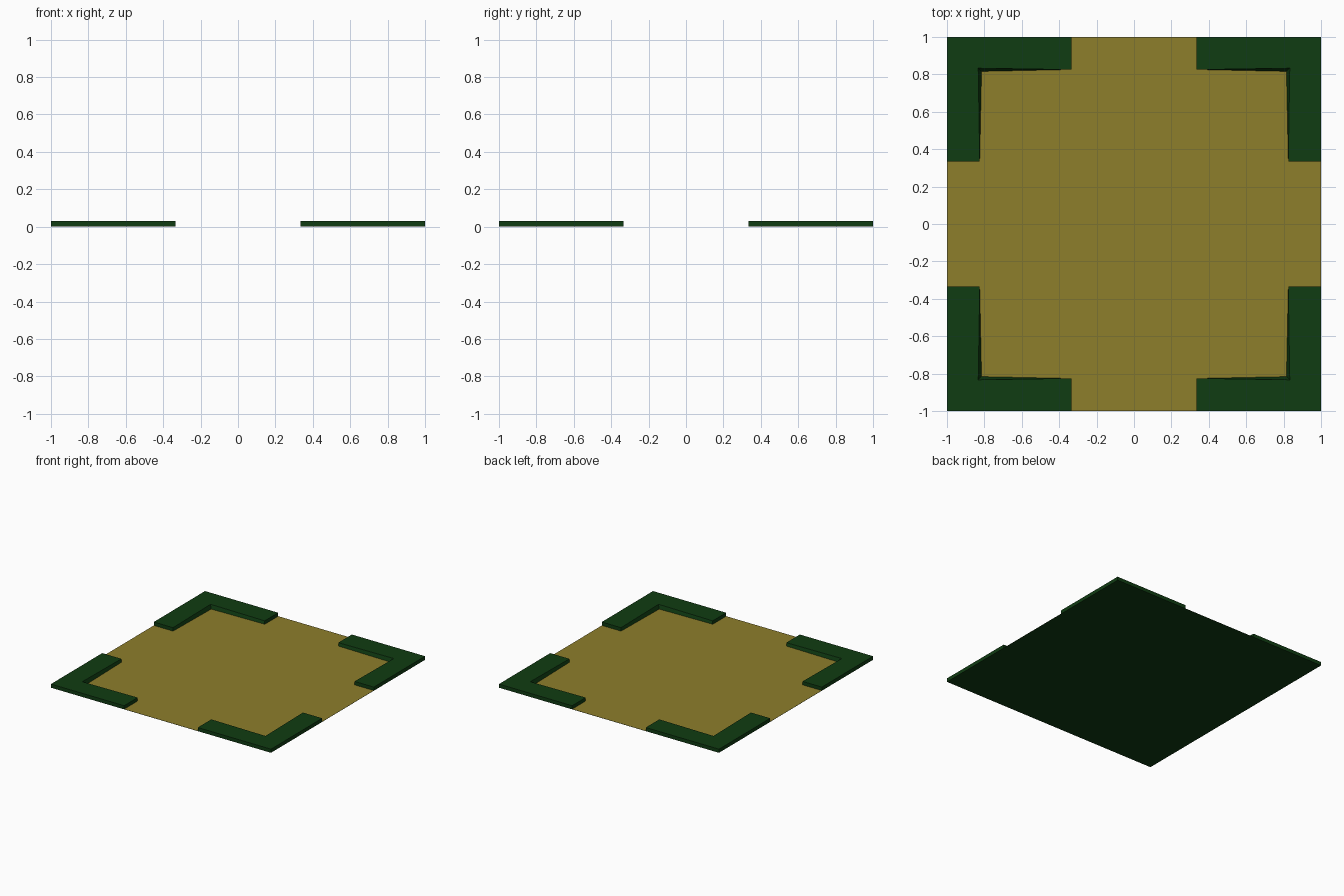
import bpy, bmesh

if "Cube" in bpy.data.objects:
    bpy.data.objects.remove(bpy.data.objects["Cube"])

def material(name, rgb):
    m = bpy.data.materials.new(name)
    m.diffuse_color = (*rgb, 1)
    m.use_nodes = True
    m.node_tree.nodes["Principled BSDF"].inputs["Base Color"].default_value = m.diffuse_color
    return m

green = material("dark_green", (0.005, 0.045, 0.006))
yellow = material("mustard", (0.27, 0.21, 0.024))

def add_object(name, bm, mat):
    bmesh.ops.recalc_face_normals(bm, faces=bm.faces)
    mesh = bpy.data.meshes.new(name)
    bm.to_mesh(mesh)
    bm.free()
    mesh.materials.append(mat)
    ob = bpy.data.objects.new(name, mesh)
    bpy.context.collection.objects.link(ob)
    return ob

def loft(name, bottom, top, z0, z1, mat):
    """Solid between two matching outlines."""
    bm = bmesh.new()
    a = [bm.verts.new((x, y, z0)) for x, y in bottom]
    b = [bm.verts.new((x, y, z1)) for x, y in top]
    bm.faces.new(a)
    bm.faces.new(b)
    for i in range(len(a)):
        j = (i + 1) % len(a)
        bm.faces.new((a[i], a[j], b[j], b[i]))
    return add_object(name, bm, mat)

# thin green underside with the mustard floor sheet on top
square = [(-1, -1), (1, -1), (1, 1), (-1, 1)]
loft("base_underside", square, square, 0, 0.001, green)
bm = bmesh.new()
bm.faces.new([bm.verts.new((x, y, 0.0015)) for x, y in square])
add_object("floor", bm, yellow)

# raised L-shaped corner walls, inner faces leaning out towards the corner
def outline(inner):
    return [(1, 1), (0.335, 1), (0.335, 0.825), (inner, inner), (0.825, 0.335), (1, 0.335)]

for sx, xn in ((-1, "left"), (1, "right")):
    for sy, yn in ((-1, "front"), (1, "back")):
        bottom, top = ([(sx * x, sy * y) for x, y in outline(i)] for i in (0.815, 0.833))
        loft(f"corner_wall_{yn}_{xn}", bottom, top, 0, 0.03, green)
